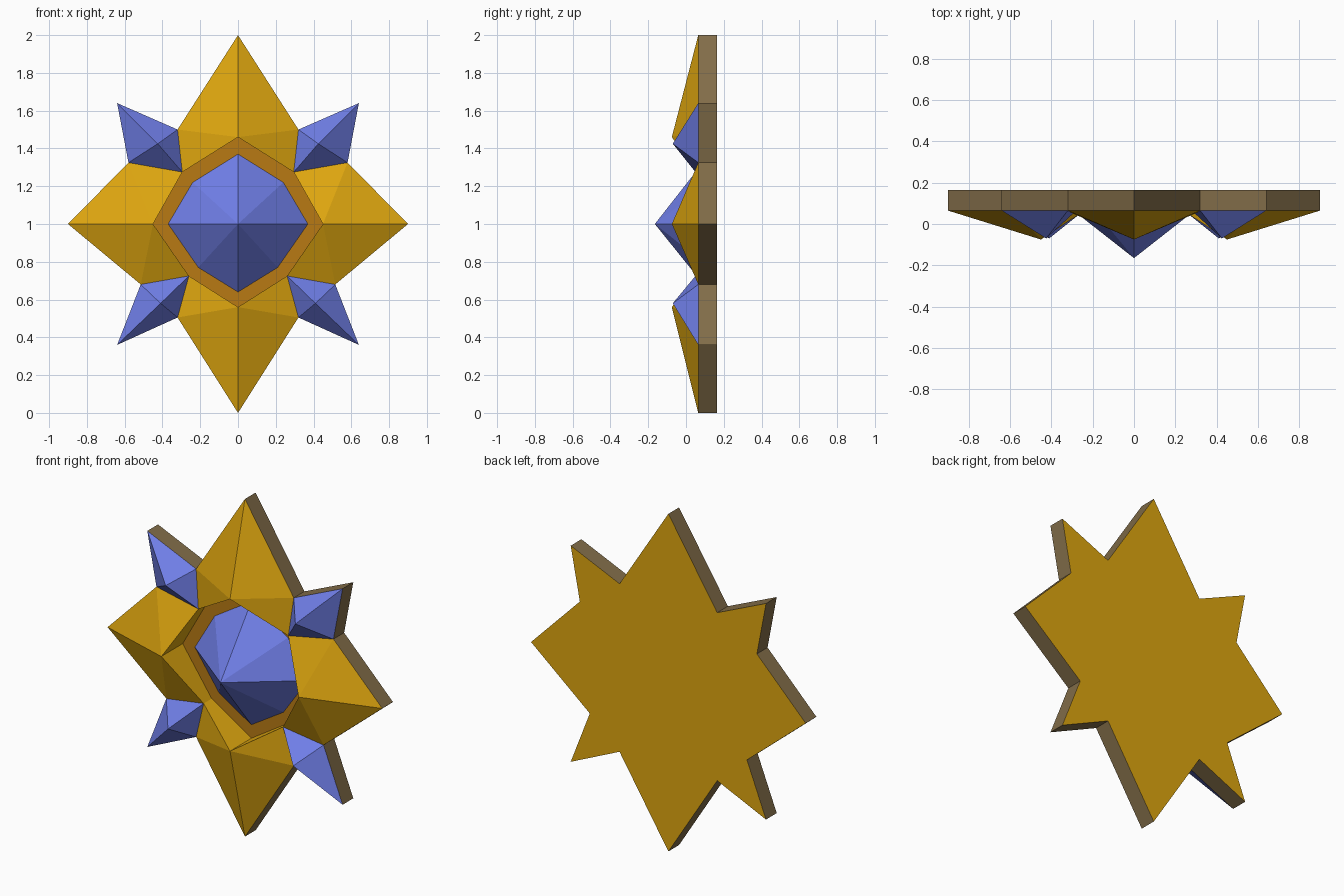
import bpy, bmesh
from mathutils import Vector

if "Cube" in bpy.data.objects:
    bpy.data.objects.remove(bpy.data.objects["Cube"])


def material(name, rgb):
    # sRGB 0-255 to linear diffuse colour
    lin = [((c / 255 + 0.055) / 1.055) ** 2.4 if c > 10 else c / 255 / 12.92 for c in rgb]
    m = bpy.data.materials.new(name)
    m.diffuse_color = (*lin, 1)
    m.use_nodes = True
    m.node_tree.nodes["Principled BSDF"].inputs["Base Color"].default_value = m.diffuse_color
    return m


GOLD = material("gold", (222, 166, 15))
BRONZE = material("dark bronze rim", (130, 109, 73))
ORANGE = material("burnt orange", (184, 122, 20))
BLUE = material("gem blue", (112, 127, 232))

RIM, BACK, FLOOR, PEAK, INNER = 0.065, 0.165, 0.125, -0.075, 0.05
CZ = 1.0
FRONT = Vector((0, -1, 0))

# Per half (upper, lower): notches A and B, inner notch, stud apex, ridge peak, gem corners
HALVES = {
    1: dict(a=(.32, .50), b=(.58, .325), inner=(.295, .275), apex=(.425, .425),
            peak=(0, .46), gem=(.24, .22), gem_tip=(0, .37)),
    -1: dict(a=(.32, .495), b=(.515, .32), inner=(.26, .275), apex=(.41, .42),
             peak=(0, .44), gem=(.21, .23), gem_tip=(0, .36)),
}
SIDE_PEAK, SIDE_TIP, STUD_TIP, LONG_TIP = (.45, 0), (.9, 0), (.64, .64), (0, 1)
QUADRANTS = [(1, 1), (1, -1), (-1, -1), (-1, 1)]


class Part:
    """Collects faces, turns each to its outward direction, then makes an object."""

    def __init__(self, name, *mats):
        self.name, self.mats, self.bm = name, mats, bmesh.new()

    def face(self, pts, out, mat=0):
        f = self.bm.faces.new([self.bm.verts.new(p) for p in pts])
        f.normal_update()
        if f.normal.dot(out) < 0:
            f.normal_flip()
        f.material_index = mat

    def done(self):
        bmesh.ops.remove_doubles(self.bm, verts=self.bm.verts, dist=1e-4)
        me = bpy.data.meshes.new(self.name)
        self.bm.to_mesh(me)
        self.bm.free()
        for m in self.mats:
            me.materials.append(m)
        bpy.context.collection.objects.link(bpy.data.objects.new(self.name, me))


def ring(point_lists):
    """Chain quadrant paths into one loop; every other quadrant runs backwards."""
    loop = []
    for i, pts in enumerate(point_lists):
        loop += (pts if i % 2 == 0 else pts[::-1])[:-1]
    return loop


def at(pts, y):
    return [Vector((p[0], y, p[1])) for p in pts]


body = Part("star_body", GOLD, BRONZE)
outline, hole, gem_edge = [], [], []

for sx, sz in QUADRANTS:
    h = HALVES[sz]

    def P(p, y=RIM):
        return Vector((sx * p[0], y, CZ + sz * p[1]))

    a, b, inner = P(h["a"]), P(h["b"]), P(h["inner"], INNER)
    peak, side_peak = P(h["peak"], PEAK), P(SIDE_PEAK, PEAK)
    tip, side_tip, stud_tip = P(LONG_TIP), P(SIDE_TIP), P(STUD_TIP)

    # Bevelled arms of the star
    for tri in ((tip, peak, a), (peak, a, inner),
                (side_tip, side_peak, b), (side_peak, b, inner)):
        body.face(tri, FRONT)

    # Inner walls dropping to the recess floor
    for p, q in ((peak, inner), (inner, side_peak)):
        deep = [Vector((v.x, FLOOR, v.z)) for v in (q, p)]
        mid = (p + q) / 2
        body.face([p, q] + deep, Vector((-mid.x, 0, CZ - mid.z)))

    # Blue diagonal stud: four-sided pyramid
    stud = Part(f"{'upper' if sz > 0 else 'lower'}_{'right' if sx > 0 else 'left'}_stud", BLUE)
    apex = P(h["apex"], -0.07)
    base = [stud_tip, a, inner, b]
    for i in range(4):
        stud.face((base[i], base[(i + 1) % 4], apex), FRONT)
    stud.done()

    flat = lambda pts: [(v.x, v.z) for v in pts]
    outline.append(flat([tip, a, stud_tip, b, side_tip]))
    hole.append(flat([peak, inner, side_peak]))
    gem_edge.append(flat([P(h["gem_tip"]), P(h["gem"]), P((.37, 0))]))

# Outer rim and flat back
star = ring(outline)
front, back = at(star, RIM), at(star, BACK)
for i in range(len(star)):
    j = (i + 1) % len(star)
    mid = (front[i] + front[j]) / 2
    body.face((front[i], front[j], back[j], back[i]), Vector((mid.x, 0, mid.z - CZ)), 1)
body.face(back, -FRONT)
body.done()

# Recess floor
floor = Part("recess_floor", ORANGE)
floor.face(at(ring(hole), FLOOR), FRONT)
floor.done()

# Centre gem: eight-sided pyramid
gem = Part("centre_gem", BLUE)
edge = at(ring(gem_edge), FLOOR)
for i in range(8):
    gem.face((edge[i], edge[(i + 1) % 8], Vector((0, -0.165, CZ))), FRONT)
gem.done()
